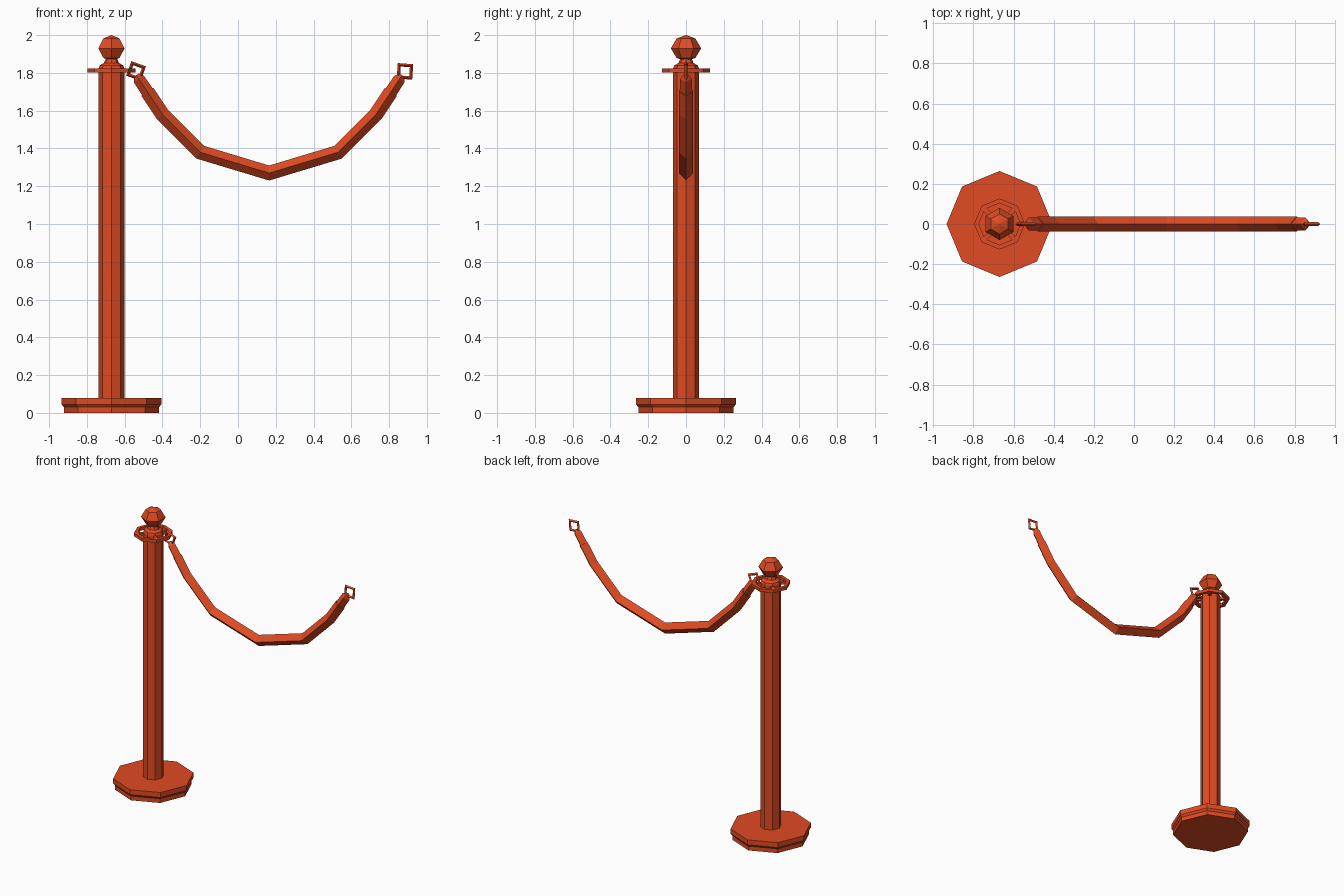
import bpy, bmesh
from math import sin, cos, tau, radians
from mathutils import Vector, Matrix

cube = bpy.data.objects.get("Cube")
if cube:
    bpy.data.objects.remove(cube, do_unlink=True)

POST_X = -0.67
ROPE_X = 0.165

red = bpy.data.materials.new("orange_red")
red.use_nodes = True
COLOUR = (0.75, 0.07, 0.016, 1)
red.diffuse_color = COLOUR
red.node_tree.nodes["Principled BSDF"].inputs["Base Color"].default_value = COLOUR


def finish(name, bm):
    bmesh.ops.recalc_face_normals(bm, faces=bm.faces)
    mesh = bpy.data.meshes.new(name)
    bm.to_mesh(mesh)
    bm.free()
    mesh.materials.append(red)
    obj = bpy.data.objects.new(name, mesh)
    bpy.context.collection.objects.link(obj)
    return obj


def bridge(bm, rings, closed=False):
    """Skin consecutive vertex rings; cap the ends unless closed."""
    pairs = list(zip(rings, rings[1:]))
    if closed:
        pairs.append((rings[-1], rings[0]))
    for a, b in pairs:
        n = len(a)
        for i in range(n):
            j = (i + 1) % n
            bm.faces.new((a[i], a[j], b[j], b[i]))
    if not closed:
        bm.faces.new(rings[0])
        bm.faces.new(rings[-1])


def lathe(name, profile, sides=8, phase=0.0, closed=False):
    """Turn a (radius, height) profile around the post axis."""
    bm = bmesh.new()
    angles = [phase + tau * i / sides for i in range(sides)]
    rings = [[bm.verts.new((POST_X + r * cos(a), r * sin(a), z)) for a in angles]
             for r, z in profile]
    bridge(bm, rings, closed)
    return finish(name, bm)


def sweep(name, path, radii):
    """Diamond section along a path in the xz plane, mitred at each bend."""
    pts = [Vector((x, 0, z)) for x, z in path]
    bm = bmesh.new()
    rings = []
    for i, (p, r) in enumerate(zip(pts, radii)):
        d_in = (p - pts[i - 1]).normalized() if i else (pts[1] - p).normalized()
        d_out = (pts[i + 1] - p).normalized() if i < len(pts) - 1 else d_in
        tangent = (d_in + d_out).normalized()
        up = Vector((-tangent.z, 0, tangent.x)) / tangent.dot(d_in)
        side = Vector((0, 1, 0))
        rings.append([bm.verts.new(p + r * v) for v in (up, side, -up, -side)])
    bridge(bm, rings)
    return finish(name, bm)


def link(name, x, z, turn):
    """Square link standing in the xz plane."""
    bm = bmesh.new()
    rings = []
    for k in range(4):
        a = radians(turn) + tau * (k + 0.5) / 4
        out = Vector((cos(a), 0, sin(a)))
        rings.append([bm.verts.new(Vector((x, 0, z)) + out * (0.046 + 0.012 * cos(b))
                                   + Vector((0, 0.01 * sin(b), 0)))
                      for b in (0, tau / 4, tau / 2, tau * 3 / 4)])
    bridge(bm, rings, closed=True)
    return finish(name, bm)


# Stand
lathe("base", [(0.252, 0), (0.252, 0.03), (0.264, 0.045), (0.264, 0.08)])
lathe("post", [(0.068, 0.08), (0.068, 1.825)])
lathe("neck", [(0.068, 1.825), (0.062, 1.84), (0.04, 1.852), (0.03, 1.875)])
lathe("ball", [(0.002, 2.0), (0.05, 1.982), (0.08, 1.93), (0.05, 1.88), (0.002, 1.86)],
      sides=6, phase=tau / 4)

# Hook ring with spokes
lathe("hook_ring", [(0.104, 1.802), (0.127, 1.802), (0.127, 1.824), (0.104, 1.824)],
      closed=True)
for k in range(4):
    bm = bmesh.new()
    place = (Matrix.Translation((POST_X, 0, 1.813))
             @ Matrix.Rotation(tau * (k + 0.5) / 4, 4, "Z")
             @ Matrix.Translation((0.08, 0, 0))
             @ Matrix.Diagonal((0.06, 0.022, 0.02, 1)))
    bmesh.ops.create_cube(bm, size=1, matrix=place)
    finish(f"ring_spoke_{k + 1}", bm)

# Hanging rope, symmetric about its lowest point
half = [(0.365, 1.38), (0.565, 1.58), (0.645, 1.70)]
path = ([(ROPE_X - x, z) for x, z in reversed(half)] + [(ROPE_X, 1.27)]
        + [(ROPE_X + x, z) for x, z in half])
sweep("rope", path, [0.038] * len(path))
for side, label in ((-1, "right"), (1, "left")):
    tip = [(0.625, 1.67), (0.69, 1.768), (0.703, 1.788)]
    sweep(f"rope_end_{label}", [(ROPE_X + side * x, z) for x, z in tip],
          [0.034, 0.032, 0.016])

# End links
link("link_right", -0.54, 1.81, -20)
link("link_left", 0.884, 1.808, -4)
